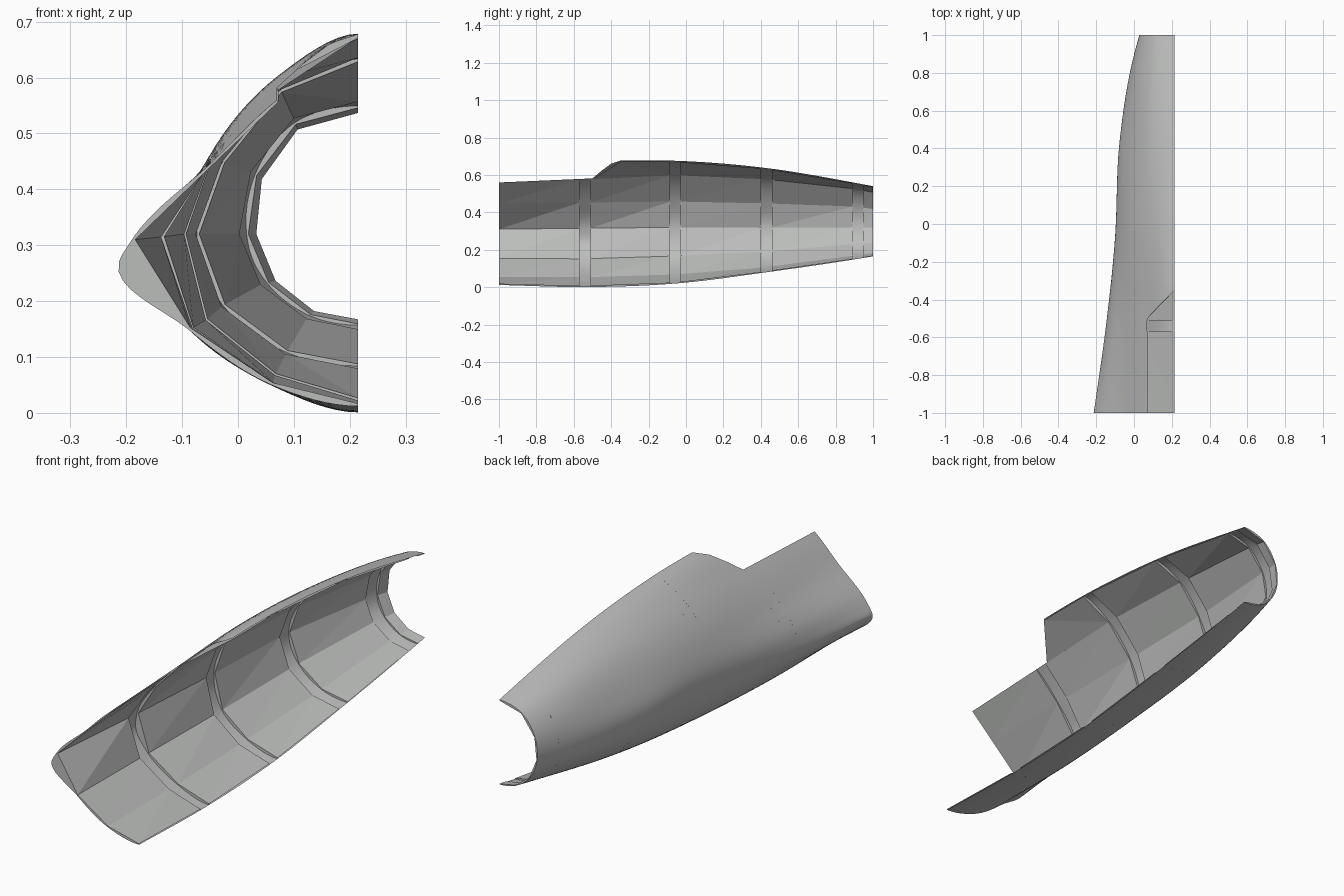
import bpy
from mathutils import Vector

if "Cube" in bpy.data.objects:
    bpy.data.objects.remove(bpy.data.objects["Cube"], do_unlink=True)

EDGE = 0.215      # x of the open centre plane
STEPS = 8         # samples per skin segment

# Cross-sections along y: (x, z) from crown to keel, one row per frame
stations = [-1, -0.54, -0.055, 0.43, 0.92, 1]
sections = [
    [(EDGE, .65), (.07, .56), (-.045, .45), (-.19, .31), (-.213, .27), (-.09, .15), (.06, .05), (EDGE, .012)],
    [(EDGE, .672), (.07, .58), (-.05, .455), (-.14, .315), (-.148, .25), (-.085, .15), (.06, .05), (EDGE, .001)],
    [(EDGE, .676), (.07, .602), (-.05, .46), (-.099, .32), (-.094, .25), (-.06, .165), (.065, .065), (EDGE, .02)],
    [(EDGE, .637), (.075, .58), (-.03, .45), (-.077, .32), (-.068, .26), (-.03, .19), (.085, .105), (EDGE, .08)],
    [(EDGE, .555), (.1, .525), (.025, .43), (.007, .32), (.015, .28), (.045, .23), (.125, .17), (EDGE, .152)],
    [(EDGE, .54), (.105, .51), (.04, .42), (.03, .32), (.04, .28), (.065, .235), (.135, .18), (EDGE, .165)],
]
CORNERS = [0, 1, 2, 3, 5, 6, 7]   # section points where inner panels meet


def hermite(knots, pts, i, t):
    """Smooth interpolation between points i and i + 1."""
    def slope(k):
        a, b = max(k - 1, 0), min(k + 1, len(pts) - 1)
        if a == k or b == k:
            return (pts[b] - pts[a]) / (knots[b] - knots[a])
        h0, h1 = knots[k] - knots[a], knots[b] - knots[k]
        d0, d1 = (pts[k] - pts[a]) / h0, (pts[b] - pts[k]) / h1
        return (d0 * h1 + d1 * h0) / (h0 + h1)
    h = knots[i + 1] - knots[i]
    s = t * t * (3 - 2 * t)
    return (pts[i] * (1 - s) + pts[i + 1] * s
            + slope(i) * h * t * (1 - t) ** 2 - slope(i + 1) * h * t * t * (1 - t))


def section(y):
    """Control points of the cross-section at y."""
    i = max(k for k in range(len(stations) - 1) if stations[k] <= y or k == 0)
    t = (y - stations[i]) / (stations[i + 1] - stations[i])
    return [hermite(stations, [Vector(s[k]) for s in sections], i, t)
            for k in range(len(sections[0]))]


def arc(y, first, last, start=0.0):
    """Skin curve between two section points, starting part way if trimmed."""
    pts = section(y)
    mirror = lambda p: Vector((2 * EDGE - p.x, p.y))
    pts = [mirror(pts[1])] + pts + [mirror(pts[-2])]
    knots = [0.0]
    for a, b in zip(pts, pts[1:]):
        knots.append(knots[-1] + (b - a).length)
    out = []
    for k in range(first, last):
        t0 = start if k == 0 else 0.0
        for j in range(STEPS + (k == last - 1)):
            p = hermite(knots, pts, k + 1, t0 + (1 - t0) * j / STEPS)
            out.append((p.x, y, p.y))
    return out


def crown_trim(y):
    """Cockpit cut-out: 1 where the crown is removed, 0 where it is complete."""
    return min(1.0, max(0.0, (-0.35 - y) / 0.15))


def make(name, verts, faces, material):
    mesh = bpy.data.meshes.new(name)
    mesh.from_pydata(verts, [], faces)
    mesh.materials.append(material)
    mesh.validate()
    obj = bpy.data.objects.new(name, mesh)
    bpy.context.collection.objects.link(obj)
    return obj


grey = bpy.data.materials.new("light_grey")
grey.use_nodes = True
colour = (0.5, 0.51, 0.5, 1)
grey.diffuse_color = colour
grey.node_tree.nodes["Principled BSDF"].inputs["Base Color"].default_value = colour

# Outer skin, trimmed at the cockpit opening
last = len(sections[0]) - 1
rows = [round(-1 + 0.05 * i, 3) for i in range(41)]
verts, faces = [], []
width = last * STEPS + 1
for y in rows:
    verts += arc(y, 0, last, crown_trim(y))
for r in range(len(rows) - 1):
    for c in range(width - 1):
        if c < STEPS and crown_trim(rows[r + 1]) == 1:
            continue
        a = r * width + c
        faces.append((a, a + 1, a + width + 1, a + width))
skin = make("outer_skin", verts, faces, grey)
bpy.context.view_layer.objects.active = skin
skin.select_set(True)
bpy.ops.object.shade_smooth_by_angle(angle=0.6)


def inset(p):
    """Pull an inner corner slightly off the skin."""
    return (EDGE + (p[0] - EDGE) * 0.985, p[1], 0.32 + (p[2] - 0.32) * 0.985)


# Flat lining panels between the curved frame gaps
bays = [(-1, -0.57), (-0.51, -0.085), (-0.03, 0.4), (0.46, 0.89), (0.95, 1)]
for n, (y0, y1) in enumerate(bays):
    verts, faces = [], []
    for first, end in zip(CORNERS, CORNERS[1:]):
        base = len(verts)
        if first == 0 and y0 < -0.1:
            # Crown panel cut on the slant beside the cockpit
            if n == 1:
                tip = arc(-0.35, 0, 1)[0]
                back = arc(y1, 0, 1)
                chord = [arc(-0.5, 0, 1)[-1], tip, back[0], back[-1]]
                verts += [inset(p) for p in chord] + back
                faces += [(base, base + 1, base + 3), (base + 1, base + 2, base + 3),
                          tuple(base + 2 + k for k in [0] + list(range(2, STEPS + 3)) + [1])]
            continue
        size = 0
        for y in (y0, y1):
            curve = arc(y, first, end)
            loop = [inset(curve[0])] + curve + [inset(curve[-1])]
            size = len(loop)
            faces.append(tuple(range(len(verts), len(verts) + size)))
            verts += loop
        a, b, c, d = base, base + size - 1, base + 2 * size - 1, base + size
        faces += [(a, b, d), (b, c, d)]
    make("lining_panels_%d" % (n + 1), verts, faces, grey)
